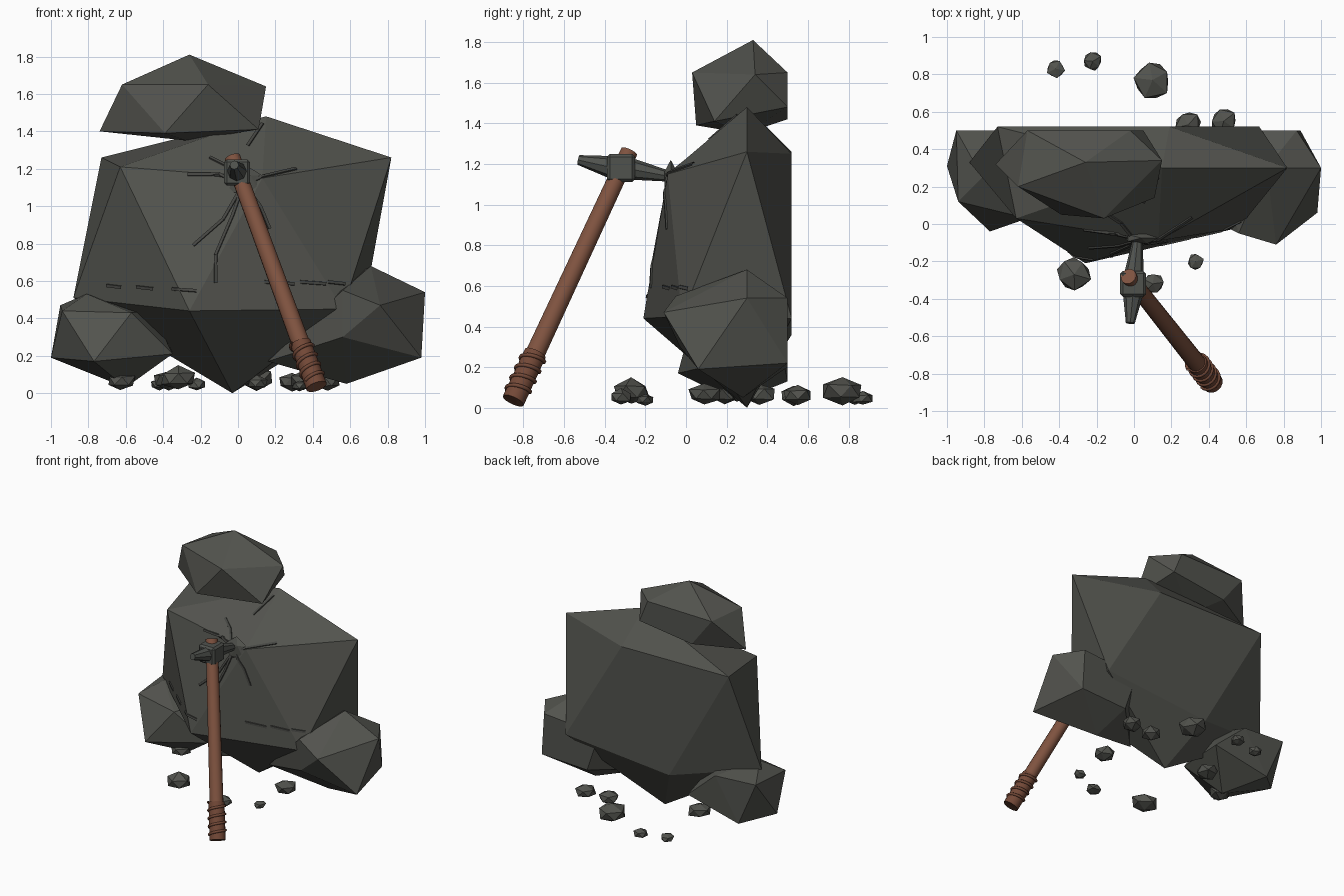
import bpy
import bmesh
import math
import random
from mathutils import Vector
from mathutils.bvhtree import BVHTree

random.seed(4)

default_cube = bpy.data.objects.get("Cube")
if default_cube:
    bpy.data.objects.remove(default_cube, do_unlink=True)


def make_material(name, red, green, blue):
    material = bpy.data.materials.new(name)
    material.use_nodes = True
    colour = (red, green, blue, 1)
    material.diffuse_color = colour
    material.node_tree.nodes["Principled BSDF"].inputs["Base Color"].default_value = colour
    return material


STONE = make_material("dark grey stone", .085, .087, .076)
CRACK = make_material("crack grey", .06, .061, .055)
METAL = make_material("dull metal", .08, .085, .076)
WOOD = make_material("brown wood", .21, .085, .05)
WRAP = make_material("reddish leather", .17, .065, .038)


def finish(bm, name, material, smooth=False):
    """Turn a bmesh into a linked object."""
    bmesh.ops.recalc_face_normals(bm, faces=bm.faces)
    mesh = bpy.data.meshes.new(name)
    bm.to_mesh(mesh)
    bm.free()
    mesh.materials.append(material)
    thing = bpy.data.objects.new(name, mesh)
    bpy.context.collection.objects.link(thing)
    if smooth:
        bpy.ops.object.select_all(action="DESELECT")
        thing.select_set(True)
        bpy.context.view_layer.objects.active = thing
        bpy.ops.object.shade_smooth_by_angle(angle=math.radians(40))
    return thing


def boulder(name, top, upper, lower, bottom):
    """Uneven twenty-sided stone: two rings of five corners with two poles."""
    bm = bmesh.new()
    peak, base = bm.verts.new(top), bm.verts.new(bottom)
    high = [bm.verts.new(p) for p in upper]
    low = [bm.verts.new(p) for p in lower]
    for i in range(len(high)):
        j = (i + 1) % len(high)
        bm.faces.new((peak, high[i], high[j]))
        bm.faces.new((high[i], low[i], high[j]))
        bm.faces.new((low[i], low[j], high[j]))
        bm.faces.new((base, low[j], low[i]))
    return finish(bm, name, STONE)


def tapered_rod(name, start, end, r_start, r_end, sides, material, smooth=False):
    start, end = Vector(start), Vector(end)
    axis = end - start
    bm = bmesh.new()
    bmesh.ops.create_cone(bm, cap_ends=True, segments=sides, radius1=r_start,
                          radius2=r_end, depth=axis.length)
    bmesh.ops.rotate(bm, verts=bm.verts, matrix=axis.to_track_quat("Z", "Y").to_matrix())
    bmesh.ops.translate(bm, verts=bm.verts, vec=(start + end) / 2)
    return finish(bm, name, material, smooth)


# Large standing boulder
main_rock = boulder(
    "main_boulder", (.15, .3, 1.48),
    [(-.63, .03, 1.21), (.13, -.09, 1.15), (.82, .3, 1.26), (.19, .52, 1.25), (-.73, .52, 1.26)],
    [(-.26, -.21, .44), (.56, -.02, .45), (.67, .52, .44), (-.22, .52, .36), (-.88, .33, .51)],
    (-.03, .3, 0))

# Boulder balanced on top
boulder(
    "top_boulder", (-.26, .33, 1.81),
    [(-.62, .2, 1.65), (-.16, .03, 1.65), (.15, .34, 1.64), (-.02, .5, 1.65), (-.57, .5, 1.64)],
    [(-.39, .05, 1.39), (.11, .14, 1.41), (.05, .5, 1.48), (-.4, .5, 1.42), (-.74, .32, 1.4)],
    (-.27, .29, 1.35))

# Boulders at the two feet
boulder(
    "left_foot_boulder", (.71, .3, .68),
    [(.56, -.05, .55), (.76, -.11, .47), (1, .3, .54), (.87, .5, .54), (.4, .5, .5)],
    [(.56, -.03, .3), (.98, .06, .19), (.89, .5, .22), (.5, .5, .2), (.16, .15, .17)],
    (.58, .28, .05))
boulder(
    "right_foot_boulder", (-.81, .25, .53),
    [(-.94, .12, .44), (-.57, .03, .43), (-.46, .3, .44), (-.6, .5, .45), (-.95, .5, .47)],
    [(-.77, -.04, .17), (-.35, .13, .21), (-.35, .48, .23), (-.8, .5, .13), (-1, .31, .19)],
    (-.6, .25, .03))

# Loose pebbles: x, y and radius
pebbles = [
    (-.42, .83, .055), (-.22, .87, .055), (.1, .77, .11), (.29, .53, .08), (.48, .55, .08),
    (-.32, -.27, .105), (.33, -.2, .047), (.1, -.32, .065), (-.63, .19, .085),
    (-.37, .36, .09), (.35, .09, .085),
]
for x, y, radius in pebbles:
    bm = bmesh.new()
    bmesh.ops.create_icosphere(bm, subdivisions=1, radius=radius)
    for v in bm.verts:
        v.co *= random.uniform(.82, 1.08)
    turn = random.uniform(0, math.tau)
    squash = .65
    for v in bm.verts:
        px, py, pz = v.co
        v.co = (x + px * math.cos(turn) - py * math.sin(turn),
                y + px * math.sin(turn) + py * math.cos(turn),
                .01 + (pz + radius) * squash)
    finish(bm, "pebble", STONE)

# Cracks: paths in x and z laid on the front of the main boulder
surface = BVHTree.FromPolygons([v.co for v in main_rock.data.vertices],
                               [p.vertices[:] for p in main_rock.data.polygons])


def crack(points, width=.011):
    path = []
    for (ax, az), (bx, bz) in zip(points, points[1:]):
        for step in range(9):
            t = step / 8
            hit = surface.ray_cast(Vector((ax + (bx - ax) * t, -2, az + (bz - az) * t)),
                                   Vector((0, 1, 0)))
            if hit[0]:
                path.append((hit[0], hit[1]))
    bm = bmesh.new()
    rows = []
    for i, (spot, normal) in enumerate(path):
        ahead = path[min(i + 1, len(path) - 1)][0] - path[max(i - 1, 0)][0]
        if normal.y > 0:
            normal = -normal
        side = ahead.cross(normal).normalized() * width
        rows.append([bm.verts.new(spot + side - normal * .01),
                     bm.verts.new(spot + side * .7 + normal * .008),
                     bm.verts.new(spot - side * .7 + normal * .008),
                     bm.verts.new(spot - side - normal * .01)])
    for a, b in zip(rows, rows[1:]):
        for k in range(3):
            bm.faces.new((a[k], a[k + 1], b[k + 1], b[k]))
    finish(bm, "crack", CRACK)


impact = (.03, 1.12)
crack([impact, (-.1, 1.17), (-.27, 1.17)])
crack([impact, (-.07, 1.22), (-.15, 1.26)])
crack([impact, (.14, 1.16), (.31, 1.2)])
crack([impact, (-.08, .93), (-.24, .79)])
crack([impact, (-.03, .95), (-.12, .74), (-.12, .59)])
crack([impact, (.12, 1), (.17, .88)])
crack([(.05, 1.32), (.13, 1.44)])
for start, end in [(-.7, -.62), (-.54, -.45), (-.35, -.22), (.14, .3), (.33, .47), (.48, .57)]:
    height = .595 if start > 0 else .56 + .05 * (-start - .4)
    crack([(start, height), (end, height - .01)])

# Chipped stone around the impact
chip = bmesh.new()
bmesh.ops.create_icosphere(chip, subdivisions=1, radius=.1)
for v in chip.verts:
    v.co = Vector((v.co.x, v.co.y * .35, v.co.z)) + Vector((.04, -.075, 1.12))
finish(chip, "impact_chip", STONE)

# Pickaxe handle
foot, tip = Vector((.42, -.85, .035)), Vector((-.03, -.28, 1.26))
tapered_rod("handle", foot, tip, .05, .043, 16, WOOD, True)

# Leather grip with spiral binding
grip_end = foot.lerp(tip, .19)
tapered_rod("grip", foot, grip_end, .057, .056, 16, WRAP, True)
along = (tip - foot).normalized()
turn_to_handle = along.to_track_quat("Z", "Y")
curve = bpy.data.curves.new("grip_binding", "CURVE")
curve.dimensions = "3D"
curve.bevel_depth = .01
curve.bevel_resolution = 1
spline = curve.splines.new("POLY")
turns, steps = 4, 64
spline.points.add(steps)
for i, point in enumerate(spline.points):
    t = i / steps
    angle = t * turns * math.tau
    ring = turn_to_handle @ Vector((math.cos(angle), math.sin(angle), 0)) * .058
    point.co = (*(foot.lerp(grip_end, .15 + t * .85) + ring), 1)
curve.materials.append(WRAP)
binding = bpy.data.objects.new("grip_binding", curve)
bpy.context.collection.objects.link(binding)

# Pickaxe head: bevelled block with a short and a long spike
block = bmesh.new()
bmesh.ops.create_cube(block, size=.138)
bmesh.ops.bevel(block, geom=block.edges[:], offset=.014, segments=1, affect="EDGES")
bmesh.ops.translate(block, verts=block.verts, vec=(-.005, -.32, 1.18))
finish(block, "head_block", METAL)
tapered_rod("front_spike", (-.005, -.37, 1.185), (-.02, -.53, 1.22), .055, .024, 8, METAL)
tapered_rod("rear_spike", (0, -.27, 1.175), (.03, .02, 1.12), .053, .012, 8, METAL)
